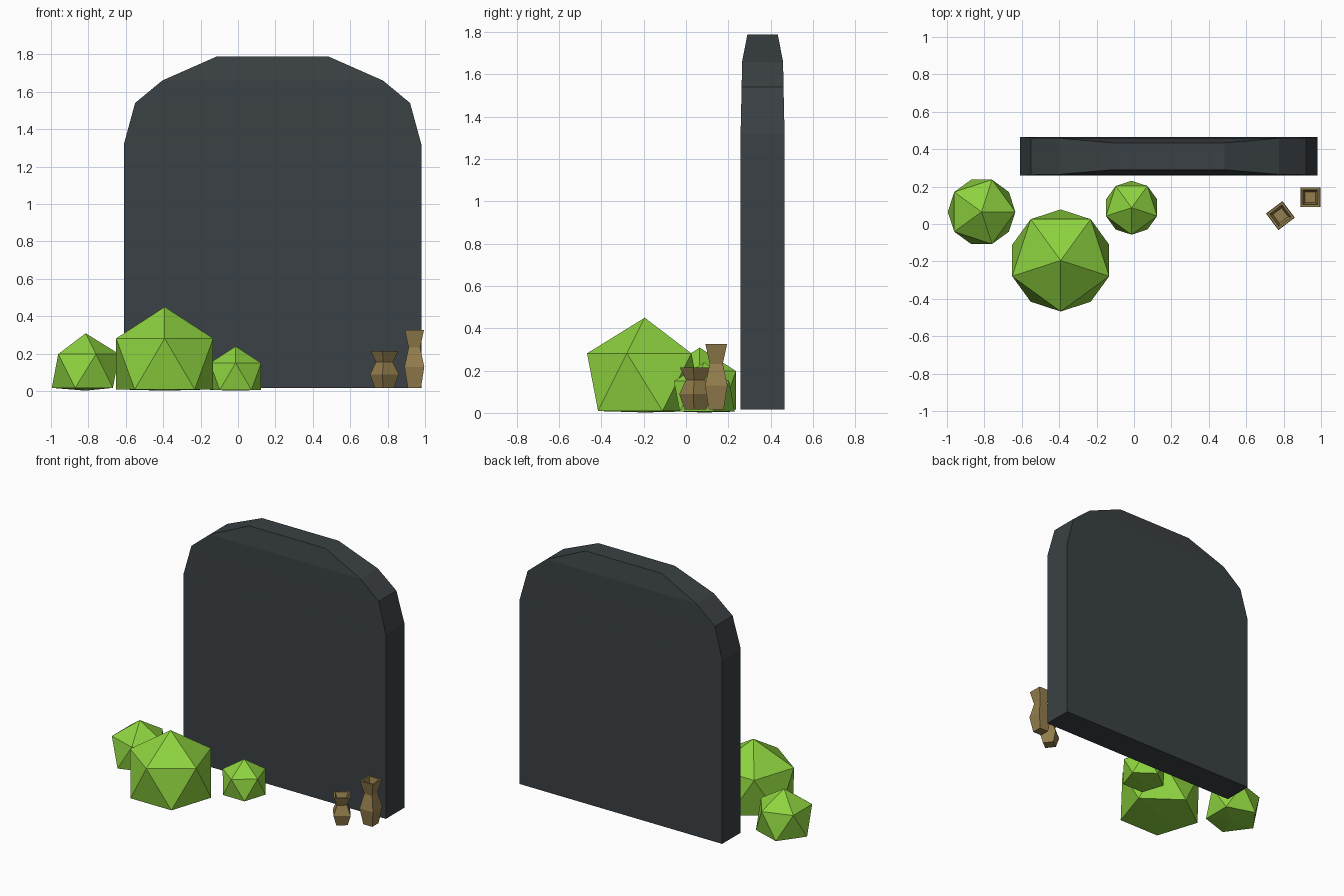
import bpy, bmesh
from math import radians
from mathutils import Matrix

if "Cube" in bpy.data.objects:
    bpy.data.objects.remove(bpy.data.objects["Cube"])


def material(name, rgb):
    m = bpy.data.materials.new(name)
    m.diffuse_color = (*rgb, 1)
    m.use_nodes = True
    m.node_tree.nodes["Principled BSDF"].inputs["Base Color"].default_value = m.diffuse_color
    return m


STONE = material("dark_stone", (0.042, 0.052, 0.058))
LEAF = material("leaf_green", (0.27, 0.65, 0.05))
CLAY = material("clay", (0.30, 0.21, 0.075))


def finish(bm, name, mat, loc, angle=0):
    bmesh.ops.recalc_face_normals(bm, faces=bm.faces)
    mesh = bpy.data.meshes.new(name)
    bm.to_mesh(mesh)
    bm.free()
    mesh.materials.append(mat)
    ob = bpy.data.objects.new(name, mesh)
    ob.location = loc
    ob.rotation_euler.z = radians(angle)
    bpy.context.collection.objects.link(ob)


def loft(name, mat, sections, loc, angle=0):
    """Skin rectangular sections (half x, half y, z), capped at both ends."""
    bm = bmesh.new()
    rings = [[bm.verts.new((sx * hx, sy * hy, z))
              for sx, sy in ((-1, -1), (1, -1), (1, 1), (-1, 1))]
             for hx, hy, z in sections]
    for a, b in zip(rings, rings[1:]):
        for i in range(4):
            j = (i + 1) % 4
            bm.faces.new((a[i], a[j], b[j], b[i]))
    bm.faces.new(rings[0][::-1])
    bm.faces.new(rings[-1])
    finish(bm, name, mat, loc, angle)


def bush(name, r, loc, angle):
    """Icosahedron with its bottom point pressed flat to the ground."""
    bm = bmesh.new()
    bmesh.ops.create_icosphere(bm, subdivisions=1, radius=r)
    low = min(bm.verts, key=lambda v: v.co.z)
    low.co.z = -loc[2] + 0.002
    finish(bm, name, LEAF, loc, angle)


def vase(name, s, h, loc, angle):
    """Square vase with belly, neck and a recessed mouth."""
    profile = [(0.035, 0), (0.053, 0.37), (0.031, 0.70), (0.051, 1),
               (0.040, 1), (0.028, 0.80)]
    loft(name, CLAY, [(w * s, w * s, z * h) for w, z in profile], loc, angle)


# Headstone slab with stepped shoulders, thinning at the top
loft("headstone", STONE,
     [(0.795, 0.104, 0.015), (0.795, 0.104, 1.32), (0.735, 0.099, 1.54),
      (0.59, 0.097, 1.66), (0.30, 0.072, 1.788)], (0.185, 0.362, 0))

# Bushes
bush("large_bush", 0.305, (-0.392, -0.195, 0.145), -90)
bush("left_bush", 0.202, (-0.815, 0.065, 0.107), 0)
bush("small_bush", 0.161, (-0.013, 0.087, 0.078), -90)

# Vases
vase("tall_vase", 1.0, 0.31, (0.943, 0.143, 0.015), 0)
vase("short_vase", 1.04, 0.20, (0.783, 0.045, 0.015), 37)
